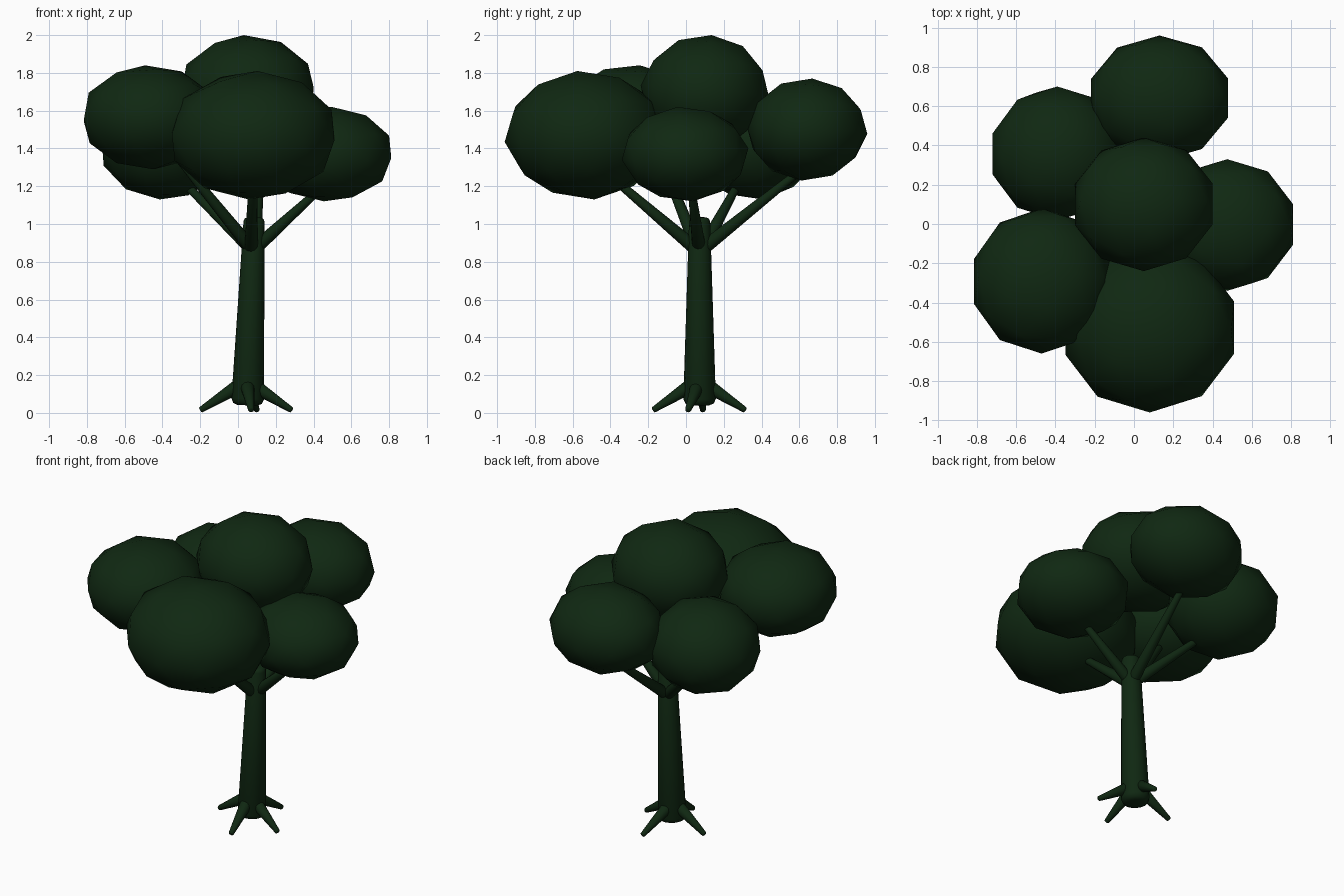
import bpy
import bmesh
import math
from mathutils import Matrix, Vector

cube = bpy.data.objects.get("Cube")
if cube:
    bpy.data.objects.remove(cube, do_unlink=True)

# One dark green for the whole tree
green = bpy.data.materials.new("dark_green")
green.use_nodes = True
colour = (0.005, 0.021, 0.006, 1)
green.diffuse_color = colour
bsdf = green.node_tree.nodes["Principled BSDF"]
bsdf.inputs["Base Color"].default_value = colour
bsdf.inputs["Roughness"].default_value = 0.9


def finish(name, bm):
    """Turn a bmesh into a smooth, coloured object."""
    bmesh.ops.recalc_face_normals(bm, faces=bm.faces)
    for face in bm.faces:
        face.smooth = True
    mesh = bpy.data.meshes.new(name)
    bm.to_mesh(mesh)
    bm.free()
    mesh.materials.append(green)
    obj = bpy.data.objects.new(name, mesh)
    bpy.context.collection.objects.link(obj)
    return obj


def foliage(name, centre, size, tilt):
    """Faceted ball, slightly tilted, fitted to a half-size box."""
    bm = bmesh.new()
    bmesh.ops.create_icosphere(bm, subdivisions=2, radius=1)
    turn = Matrix.Rotation(math.radians(tilt), 3, "X") @ Matrix.Rotation(math.radians(tilt / 2), 3, "Y")
    bmesh.ops.transform(bm, matrix=turn.to_4x4(), verts=bm.verts)
    reach = [max(v.co[i] for v in bm.verts) for i in range(3)]
    for v in bm.verts:
        v.co = Vector([centre[i] + v.co[i] * size[i] / reach[i] for i in range(3)])
    finish(name, bm)


def limb(name, start, end, r1, r2, sides=12):
    """Tapered round limb with softened ends."""
    start, end = Vector(start), Vector(end)
    axis = end - start
    length = axis.length
    turn = axis.to_track_quat("Z", "Y").to_matrix()
    # Stations along the limb: distance, radius
    stations = [(0, r1 * 0.6), (r1 * 0.12, r1 * 0.88), (r1 * 0.4, r1),
                (length - r2 * 0.4, r2), (length - r2 * 0.12, r2 * 0.88), (length, r2 * 0.6)]
    bm = bmesh.new()
    rings = []
    for dist, rad in stations:
        ring = []
        for i in range(sides):
            a = math.tau * i / sides
            ring.append(bm.verts.new(start + turn @ Vector((rad * math.cos(a), rad * math.sin(a), dist))))
        rings.append(ring)
    for low, high in zip(rings, rings[1:]):
        for i in range(sides):
            j = (i + 1) % sides
            bm.faces.new((low[i], low[j], high[j], high[i]))
    bm.faces.new(rings[0])
    bm.faces.new(rings[-1])
    finish(name, bm)


# Trunk
limb("trunk", (0.05, 0.072, 0.04), (0.086, 0.072, 1.035), 0.086, 0.056, 16)

# Branches reaching into the foliage
branches = {
    "front": ((0.07, 0.05, 0.87), (0.08, -0.42, 1.27)),
    "back": ((0.085, 0.09, 0.87), (0.12, 0.59, 1.27)),
    "left": ((0.09, 0.07, 0.87), (0.43, 0.03, 1.18)),
    "right_back": ((0.07, 0.09, 0.87), (-0.29, 0.28, 1.22)),
    "right_front": ((0.07, 0.06, 0.87), (-0.31, -0.13, 1.34)),
}
for side, (start, end) in branches.items():
    limb(side + "_branch", start, end, 0.036, 0.02)

# Roots
roots = {
    "front": ((0.05, 0.02, 0.14), (0.07, -0.175, 0.014)),
    "back": ((0.05, 0.12, 0.14), (0.10, 0.315, 0.014)),
    "left": ((0.09, 0.06, 0.14), (0.285, 0.01, 0.014)),
    "right": ((0.0, 0.075, 0.14), (-0.2, 0.09, 0.014)),
}
for side, (start, end) in roots.items():
    limb(side + "_root", start, end, 0.037, 0.016)

# Foliage clumps
foliage("front_foliage", (0.08, -0.53, 1.47), (0.43, 0.43, 0.34), 6)
foliage("right_front_foliage", (-0.47, -0.29, 1.565), (0.345, 0.37, 0.275), -7)
foliage("right_back_foliage", (-0.39, 0.36, 1.42), (0.33, 0.34, 0.29), 8)
foliage("back_foliage", (0.13, 0.64, 1.5), (0.35, 0.32, 0.27), -5)
foliage("left_foliage", (0.475, -0.005, 1.37), (0.335, 0.335, 0.25), 7)
foliage("top_foliage", (0.05, 0.1, 1.70), (0.35, 0.34, 0.30), -6)
